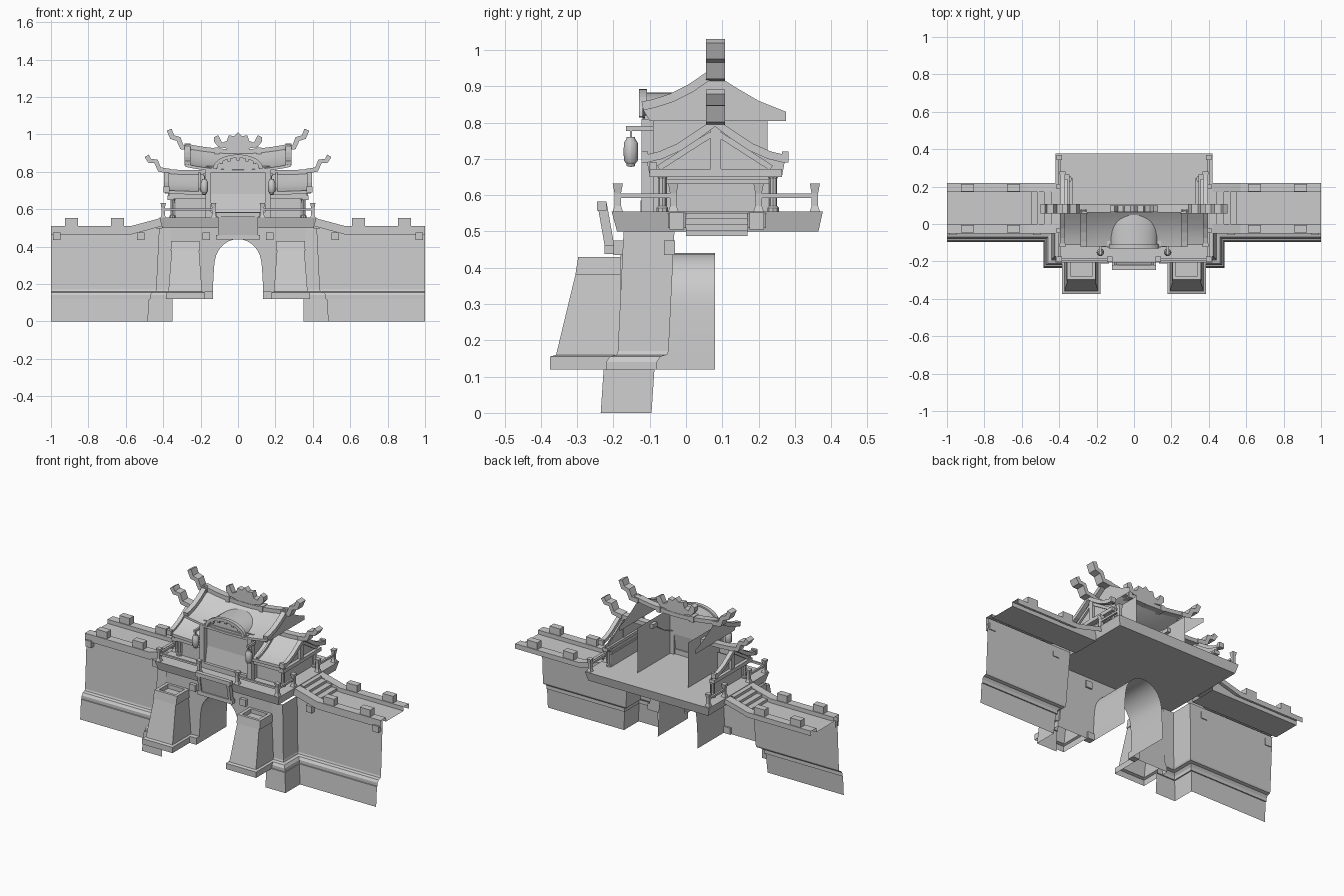
import bpy, bmesh, math

if "Cube" in bpy.data.objects:
    bpy.data.objects.remove(bpy.data.objects["Cube"])

def make(name, verts, faces, mirror=False, smooth=False):
    me = bpy.data.meshes.new(name)
    me.from_pydata(verts, [], faces)
    bm = bmesh.new()
    bm.from_mesh(me)
    bmesh.ops.recalc_face_normals(bm, faces=bm.faces)
    bm.to_mesh(me)
    bm.free()
    ob = bpy.data.objects.new(name, me)
    bpy.context.collection.objects.link(ob)
    if mirror:
        m = ob.modifiers.new("mirror", 'MIRROR')
        m.use_mirror_merge = False
    if smooth:
        bpy.ops.object.select_all(action='DESELECT')
        ob.select_set(True)
        bpy.context.view_layer.objects.active = ob
        bpy.ops.object.shade_smooth_by_angle(angle=math.radians(35))
    return ob

def grid(name, rows, **kw):
    n = len(rows[0])
    faces = [(i*n+j, i*n+j+1, (i+1)*n+j+1, (i+1)*n+j)
             for i in range(len(rows)-1) for j in range(n-1)]
    return make(name, [p for r in rows for p in r], faces, **kw)

def prism(name, poly, axis, a, b, **kw):
    def pt(p, w):
        return (w, p[0], p[1]) if axis == 'x' else (p[0], w, p[1])
    n = len(poly)
    faces = [tuple(range(n)), tuple(range(2*n-1, n-1, -1))]
    faces += [(i, (i+1) % n, n+(i+1) % n, n+i) for i in range(n)]
    return make(name, [pt(p, a) for p in poly] + [pt(p, b) for p in poly], faces, **kw)

def strip(name, pts, t, axis, a, b, **kw):
    # thick bar following a path
    up, lo = [], []
    for i, p in enumerate(pts):
        q, r = pts[max(i-1, 0)], pts[min(i+1, len(pts)-1)]
        dx, dz = r[0]-q[0], r[1]-q[1]
        l = math.hypot(dx, dz)
        up.append((p[0]-dz/l*t, p[1]+dx/l*t))
        lo.append((p[0]+dz/l*t, p[1]-dx/l*t))
    return prism(name, up + lo[::-1], axis, a, b, **kw)

def box(name, x0, x1, y0, y1, z0, z1, **kw):
    return prism(name, [(x0, z0), (x1, z0), (x1, z1), (x0, z1)], 'y', y0, y1, **kw)

def frustum(name, levels, **kw):
    # stacked rectangles (x0,x1,y0,y1,z), open top and bottom
    rows = [[(a, c, z), (b, c, z), (b, d, z), (a, d, z), (a, c, z)] for a, b, c, d, z in levels]
    return grid(name, rows, **kw)

def lathe(name, cx, cy, prof, n=8, **kw):
    rows = [[(cx+r*math.cos(2*math.pi*i/n), cy+r*math.sin(2*math.pi*i/n), z)
             for i in range(n+1)] for r, z in prof]
    return grid(name, rows, **kw)

M = dict(mirror=True)

# city wall and gate flank: one moulded profile (outset, height) along a stepped path
prof = [(.055, 0), (.047, .12), (.04, .12), (.04, .14), (.03, .155), (.012, .16), (.008, .17), (-.008, .5)]
grid("wall_face", [[(1, -.04-o, z), (.43+o, -.04-o, z), (.43+o, -.18-o, z), (.35, -.18-o, z)]
                   for o, z in prof], **M)

# gate front with arched tunnel
arch = [(.135, .12), (.133, .2), (.128, .29)]
arch += [(.126*math.cos(t*math.pi/16), .3+.14*math.sin(t*math.pi/16)) for t in range(1, 9)]
outer = [(.36, .12), (.36, .2), (.36, .29), (.36, .36), (.36, .43), (.36, .5),
         (.26, .5), (.19, .5), (.12, .5), (.06, .5), (0, .5)]
grid("gate_front", [[(x, -.18, z) for x, z in arch], [(x, -.18, z) for x, z in outer]], **M)
grid("gate_tunnel", [[(x, y, z) for x, z in arch] for y in (-.18, .08)], smooth=True, **M)
box("arch_foot", .135, .18, -.21, -.17, .12, .16, **M)

# buttresses with sunken tops
frustum("buttress", [(.18, .385, -.375, -.18, .12), (.18, .385, -.375, -.18, .155),
                     (.192, .372, -.358, -.18, .16), (.208, .355, -.305, -.18, .38),
                     (.203, .36, -.305, -.18, .38), (.205, .357, -.297, -.18, .43),
                     (.225, .337, -.28, -.195, .43), (.225, .337, -.28, -.195, .405)], **M)
box("buttress_floor", .225, .337, -.28, -.195, .402, .405, **M)

# wall walk with parapets rising to the gate
sec = [(-.05, .465, 1), (-.05, .51, 1), (0, .51, 1), (0, .485, 0), (.17, .485, 0),
       (.17, .51, 1), (.22, .51, 1), (.22, .48, 1)]
grid("wall_walk", [[(x, y, z+f*k) for y, z, k in sec] for x, f in ((1, 0), (.57, 0), (.41, .043))], **M)
for x in (.645, .89):
    for y in (-.045, .175):
        box("battlement", x-.035, x+.035, y, y+.04, .505, .552, **M)
steps = [(.57, .487)]
for i in range(4):
    x = .55 - i*.035
    steps += [(x, steps[-1][1]), (x, steps[-1][1]+.016)]
steps.append((.41, .551))
grid("stairs", [[(x, y, z) for x, z in steps] for y in (0, .17)], **M)
for x, y in ((.97, -.06), (.52, -.06), (.17, -.2)):
    box("wall_bracket", x-.02, x+.02, y, y+.03, .435, .475, **M)

# platform slab
frustum("platform_edge", [(-.405, .405, -.19, .365, .5), (-.42, .42, -.205, .377, .555)])
grid("platform_top", [[(-.42, y, .555), (.42, y, .555)] for y in (-.205, .377)])
grid("platform_bottom", [[(-.405, y, .5), (.405, y, .5)] for y in (-.19, .365)])

# tilted sign board with frame
strip("sign_board", [(-.207, .45), (-.228, .57)], .008, 'x', -.1, .1)
for z in (.45, .57):
    y = -.21 - (z-.45)*.175
    box("sign_rail", -.118, .118, y-.014, y+.012, z-.012, z+.012)
strip("sign_side", [(-.209, .45), (-.231, .575)], .013, 'x', .09, .108, **M)
box("sign_foot", .06, .085, -.22, -.18, .438, .455, **M)

# railings
for x, y in ((.4, -.188), (.13, -.188), (.4, -.035), (.4, .2), (.4, .355)):
    frustum("rail_post", [(x-s, x+s, y-s, y+s, z) for s, z in
                          ((.014, .555), (.009, .57), (.009, .605), (.014, .632), (.0, .632))], **M)
for y0, y1 in ((-.188, -.035), (.2, .355)):
    box("side_rail", .394, .406, y0, y1, .592, .604, **M)
box("front_rail", .13, .4, -.194, -.182, .592, .604, **M)

# lower storey
grid("lower_body", [[(.17, -.06, z), (.335, -.06, z), (.335, .245, z)] for z in (.555, .665)], **M)
for y in (-.065, .24):
    lathe("column", .35, y, [(.016, .555), (.016, .565), (.011, .57), (.011, .645), (.018, .66), (0, .66)], **M)
box("side_beam", .345, .378, -.1, .265, .65, .672, **M)
box("front_beam", .17, .37, -.1, -.08, .655, .69, **M)
box("side_sill", .33, .345, -.06, .245, .632, .645, **M)

def roof(name, p, x0, x1, sag, nx):
    xs = [x0+(x1-x0)*i/nx for i in range(nx+1)]
    return [[(x, y, z+sag*(x/x1)**2) for y, z in p] for x in xs]

# lower roof: front slope, gable, bargeboards
low = [(.08, .792), (.03, .757), (-.02, .724), (-.07, .702), (-.112, .692)]
low_all = low[::-1] + [(.16-y, z) for y, z in low[1:]]
grid("lower_roof", roof("l", low, .15, .39, .008, 3), smooth=True, **M)
grid("lower_eave", [[(.15, -.112, z), (.39, -.112, z+.008)] for z in (.692, .675)], **M)
strip("lower_barge", [(y, z+.008) for y, z in low_all], .011, 'x', .37, .395, **M)
gable = [(-.1, .655), (.265, .655), (.272, .692)] + low_all[::-1][1:-1] + [(-.108, .692)]
make("lower_gable", [(.358, y, z) for y, z in gable], [tuple(range(len(gable)))], **M)
box("king_post", .356, .374, .068, .097, .66, .79, **M)
strip("truss_left", [(-.075, .675), (.07, .768)], .008, 'x', .356, .37, **M)
strip("truss_right", [(.235, .675), (.09, .768)], .008, 'x', .356, .37, **M)
strip("lower_ridge", [(.15, .796), (.3, .797), (.39, .803)], .012, 'y', .062, .103, **M)
strip("inner_barge", [(y, z+.008) for y, z in low], .008, 'x', .2, .212, **M)
for y in (-.115, .272):
    box("eave_tip", .365, .398, y-.008, y+.01, .69, .72, **M)

# central tower: front, sides, door frame
grid("tower_walls", [[(0, -.112+d, z), (.17, -.112+d, z), (.17, .225, z)]
                     for d, z in ((0, .555), (.02, .68), (.02, .83))], **M)
box("door_jamb", .145, .175, -.122, -.09, .555, .81, **M)
box("door_lintel", -.145, .145, -.115, -.09, .795, .825)
box("door_sill", -.145, .145, -.125, -.1, .555, .585)

# upper roof with swept ridge
upp = [(.08, .905), (.05, .884), (.01, .857), (-.04, .832), (-.09, .816), (-.12, .81)]
S, X = .03, .28
grid("upper_roof", roof("u", upp, 0, X, S, 8), smooth=True, **M)
grid("upper_eave", [[(X*i/6, -.12, z+S*(i/6)**2) for i in range(7)] for z in (.81, .796)], **M)
strip("upper_barge", [(y, z+S+.006) for y, z in upp[::-1]], .012, 'x', .255, .285, **M)
ug = [(-.1, .805), (.275, .805), (.275, .83), (.2, .86), (.14, .895)]
ug += [(y, z+S-.002) for y, z in upp]
make("upper_gable", [(.258, y, z) for y, z in ug], [tuple(range(len(ug)))], **M)
strip("upper_ridge", [(X*i/6, .908+S*(i/6)**2) for i in range(7)], .012, 'y', .062, .103, **M)

# arched dormer flowing into the roof
def roof_y(x, z):
    z -= S*(x/X)**2
    for (y0, z0), (y1, z1) in zip(upp, upp[1:]):
        if z1 <= z <= z0:
            return y0+(y1-y0)*(z0-z)/(z0-z1)
    return upp[-1][0]
dorm = [(.125*math.cos(math.pi*i/16), .815+.068*math.sin(math.pi*i/16)) for i in range(17)]
grid("dormer", [[(x, -.122, z) for x, z in dorm], [(x, roof_y(x, z), z) for x, z in dorm]], smooth=True)
make("dormer_front", [(x, -.108, z) for x, z in dorm], [tuple(range(17))])
strip("dormer_trim", dorm, .009, 'y', -.13, -.108)
for i in range(2, 15, 2):
    x, z = dorm[i]
    box("dormer_scallop", x-.007, x+.007, -.126, -.11, z-.022, z-.004)

# ridge horns and centre crest
strip("upper_horn", [(.25, .928), (.30, .932), (.318, .975), (.352, .985), (.368, 1.025)],
      .014, 'y', .055, .108, **M)
strip("lower_horn", [(.36, .802), (.42, .812), (.438, .855), (.472, .858), (.488, .885)],
      .013, 'y', .055, .108, **M)
crest = [(0, 1.01), (.02, .99), (.05, .995), (.06, .965), (.085, .955), (.105, .995), (.128, .985),
         (.128, .96), (.105, .932), (.06, .925), (.05, .9), (0, .9)]
prism("ridge_crest", crest + [(-x, z) for x, z in crest[-2:0:-1]], 'y', .065, .1)
box("ridge_clasp", .1, .125, .058, .107, .895, .93, **M)

# hanging lanterns
box("lantern_arm", .174, .186, -.165, -.09, .777, .791, **M)
box("lantern_cord", .177, .183, -.155, -.149, .755, .78, **M)
lathe("lantern", .18, -.152, [(0, .678), (.012, .68), (.012, .686), (.019, .695), (.02, .72), (.019, .745),
                              (.012, .755), (.012, .76), (0, .76)], n=12, smooth=True, **M)
